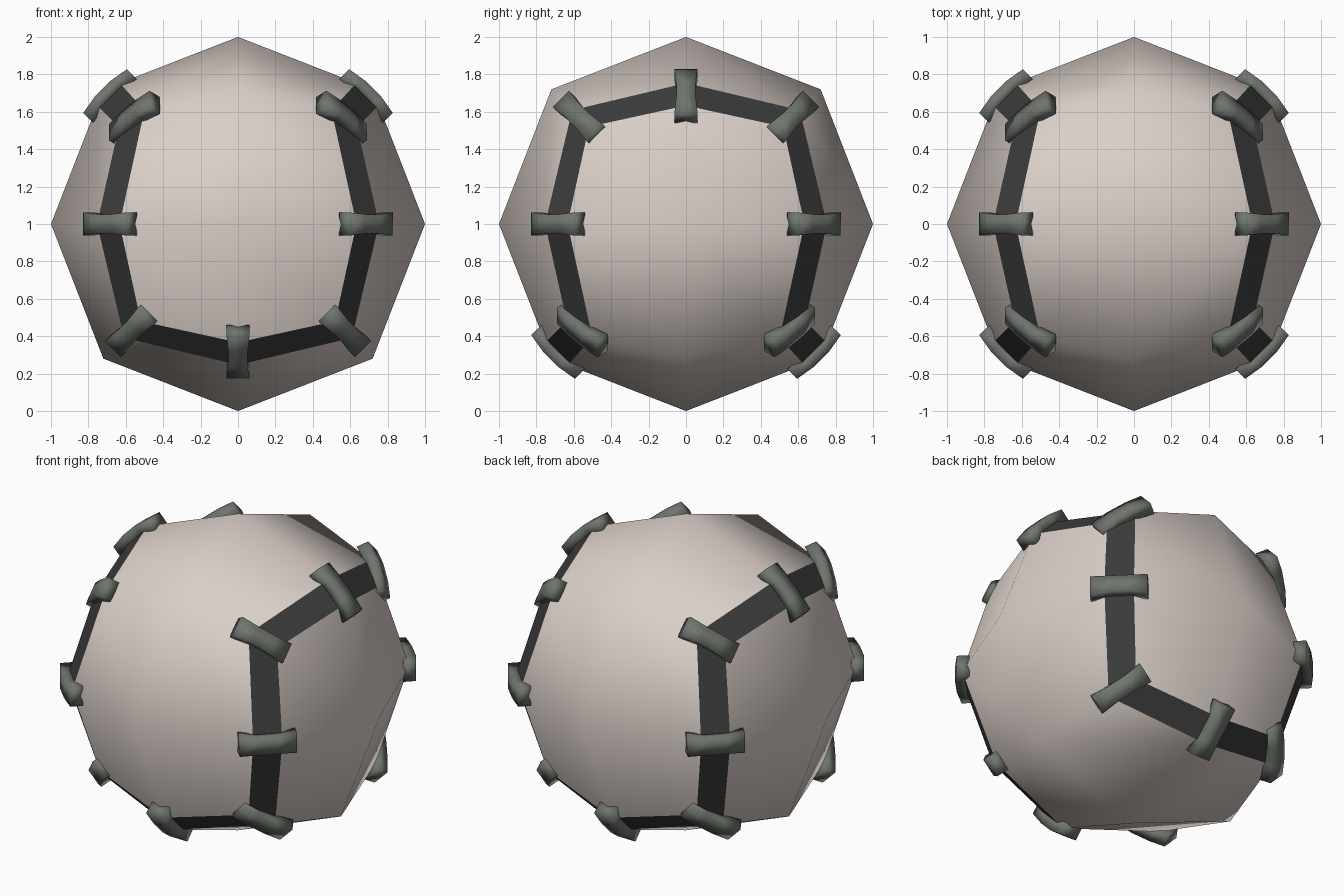
import bpy, bmesh, math
from mathutils import Vector

if "Cube" in bpy.data.objects:
    bpy.data.objects.remove(bpy.data.objects["Cube"])


def material(name, rgb):
    m = bpy.data.materials.new(name)
    m.diffuse_color = (*rgb, 1)
    m.use_nodes = True
    m.node_tree.nodes["Principled BSDF"].inputs["Base Color"].default_value = m.diffuse_color
    return m


cream = material("pale leather", (0.71, 0.63, 0.585))
black = material("dark seam", (0.045, 0.045, 0.045))
grey = material("grey stitch", (0.16, 0.18, 0.155))
CENTRE = Vector((0, 0, 1))


def add_object(name, bm, mats):
    me = bpy.data.meshes.new(name)
    bm.to_mesh(me)
    bm.free()
    for m in mats:
        me.materials.append(m)
    ob = bpy.data.objects.new(name, me)
    bpy.context.collection.objects.link(ob)
    ob.location = CENTRE
    return ob


# seam path: a closed loop over eight cube corners, with the edge midpoints between
corners = [Vector(c) for c in (
    (1, -1, -1), (1, -1, 1), (1, 1, 1), (1, 1, -1),
    (-1, 1, -1), (-1, 1, 1), (-1, -1, 1), (-1, -1, -1))]
path = []
for i, c in enumerate(corners):
    path += [c, (c + corners[(i + 1) % 8]) / 2]


def key(v):
    return tuple(round(a) for a in v)


def on_ball(v):
    # face centre, edge midpoint and corner radii
    n = sum(abs(a) > 0.5 for a in v)
    return v.normalized() * (1.0, 1.018, 1.02)[n - 1]


# ball: cube split once per edge and rounded, cut into two panels along the seam
bm = bmesh.new()
bmesh.ops.create_cube(bm, size=2)
bmesh.ops.subdivide_edges(bm, edges=bm.edges[:], cuts=1, use_grid_fill=True)
pairs = [frozenset((key(path[i]), key(path[(i + 1) % 16]))) for i in range(16)]
seam = [e for e in bm.edges if frozenset(key(v.co) for v in e.verts) in pairs]
bmesh.ops.split_edges(bm, edges=seam)
keys = {v: key(v.co) for v in bm.verts}
for v in bm.verts:
    v.co = on_ball(v.co)

# draw each panel back from the seam
moves = {}
for v in bm.verts:
    if not v.is_boundary:
        continue
    ribs = [e for e in v.link_edges if not e.is_boundary]
    if ribs:
        d = (ribs[0].other_vert(v).co - v.co).normalized()
        moves[v] = d * 0.093
    else:
        face = v.link_faces[0]
        target = next(u for u in face.verts if not u.is_boundary)
        moves[v] = (target.co - v.co).normalized() * 0.109
for v, d in moves.items():
    v.co += d
for f in bm.faces:
    f.smooth = True

# seam bands: one flat strip between the panels for each path segment
borders = [e for e in bm.edges if e.is_boundary]
for pair in pairs:
    e1, e2 = [e for e in borders if frozenset(keys[v] for v in e.verts) == pair]
    a, b = e1.verts
    c, d = e2.verts
    if keys[c] != keys[b]:
        c, d = d, c
    f = bm.faces.new((a, b, c, d))
    f.material_index = 1
bmesh.ops.recalc_face_normals(bm, faces=bm.faces[:])
add_object("ball", bm, [cream, black])

# stitches: short curved bars lying across the seam at every path point
# each section: position across, inner height, outer height, half width
sections = [(-0.166, -0.07, 0.005, 0.062), (-0.06, -0.05, 0.023, 0.052),
            (0.06, -0.05, 0.023, 0.052), (0.166, -0.07, 0.005, 0.062)]
bm = bmesh.new()
for i, p in enumerate(path):
    up = p.normalized()
    before, after = on_ball(path[i - 1]), on_ball(path[(i + 1) % 16])
    along = (after - before).normalized()
    across = up.cross(along).normalized()
    base = up * 1.0
    if i % 2 == 0:
        # corner stitches lean in towards the inside of the bend
        if across.dot(before + after - 2 * on_ball(p)) < 0:
            across, along = -across, -along
        lean = math.radians(14)
        across, up = (across * math.cos(lean) - up * math.sin(lean),
                      up * math.cos(lean) + across * math.sin(lean))
    rings = []
    for t, r0, r1, w in sections:
        rings.append([bm.verts.new(base + across * t + up * r + along * s)
                      for r, s in ((r0, -w), (r0, w), (r1, w), (r1, -w))])
    for a, b in zip(rings, rings[1:]):
        for k in range(4):
            j = (k + 1) % 4
            bm.faces.new((a[k], a[j], b[j], b[k]))
    bm.faces.new(rings[0])
    bm.faces.new(rings[-1][::-1])
bmesh.ops.recalc_face_normals(bm, faces=bm.faces[:])
for f in bm.faces:
    f.smooth = True
add_object("stitches", bm, [grey])
